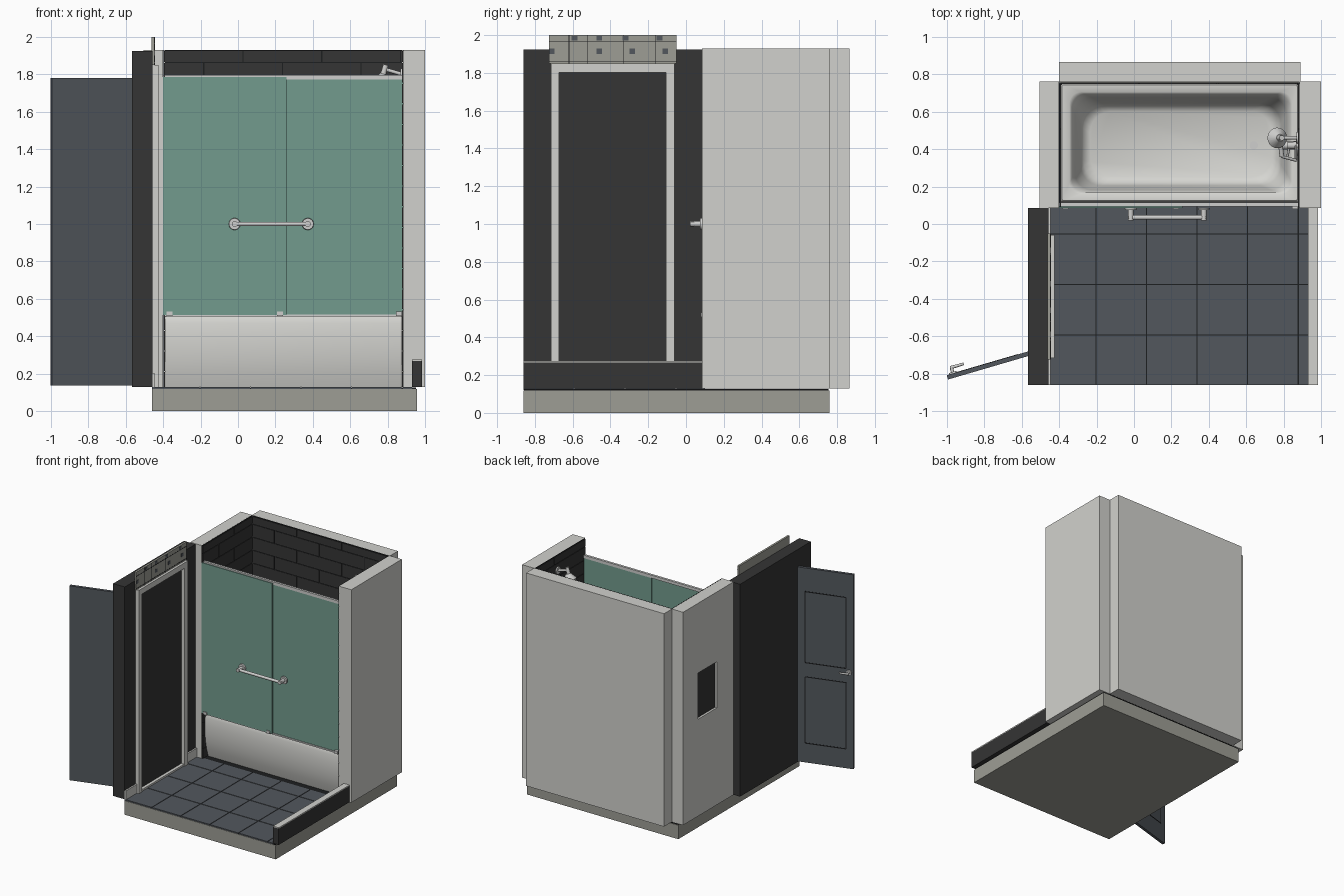
import bpy, bmesh, math
from mathutils import Vector, Matrix

cube = bpy.data.objects.get("Cube")
if cube:
    bpy.data.objects.remove(cube)


def material(name, r, g, b):
    m = bpy.data.materials.new(name)
    m.use_nodes = True
    m.diffuse_color = (r, g, b, 1)
    m.node_tree.nodes["Principled BSDF"].inputs["Base Color"].default_value = (r, g, b, 1)
    return m


white = material("white plaster", .64, .64, .61)
porcelain = material("porcelain", .67, .67, .64)
black = material("black paint", .035, .035, .035)
stone = material("warm stone", .34, .34, .30)
slate = material("slate blue grey", .085, .096, .11)
glass = material("green glass", .17, .33, .27)
chrome = material("chrome", .62, .62, .61)
grout = material("dark grout", .012, .013, .014)


def finish(name, bm, mats, smooth=False):
    bmesh.ops.recalc_face_normals(bm, faces=bm.faces)
    me = bpy.data.meshes.new(name)
    bm.to_mesh(me)
    bm.free()
    for m in mats:
        me.materials.append(m)
    ob = bpy.data.objects.new(name, me)
    bpy.context.collection.objects.link(ob)
    if smooth:
        bpy.ops.object.select_all(action='DESELECT')
        ob.select_set(True)
        bpy.context.view_layer.objects.active = ob
        bpy.ops.object.shade_smooth_by_angle(angle=math.radians(40))
    return ob


def add_box(bm, x, y, z):
    mid = Vector([(a + b) / 2 for a, b in (x, y, z)])
    size = [b - a for a, b in (x, y, z)]
    bmesh.ops.create_cube(bm, size=1, matrix=Matrix.Translation(mid) @ Matrix.Diagonal((*size, 1)))


def box(name, mat, x, y, z):
    bm = bmesh.new()
    add_box(bm, x, y, z)
    return finish(name, bm, [mat])


def rods(name, mat, parts, sides=20):
    """Cylinders or cones, each given as start, end, radius, end radius."""
    bm = bmesh.new()
    for a, b, r1, r2 in parts:
        a, b = Vector(a), Vector(b)
        turn = (b - a).to_track_quat('Z', 'Y').to_matrix().to_4x4()
        bmesh.ops.create_cone(bm, cap_ends=True, segments=sides, radius1=r1, radius2=r2,
                              depth=(b - a).length, matrix=Matrix.Translation((a + b) / 2) @ turn)
    return finish(name, bm, [mat], True)


def ring(x, y, z, r, n=6):
    """Rounded rectangle of points."""
    pts = []
    for k, (cx, cy) in enumerate([(x[1] - r, y[1] - r), (x[0] + r, y[1] - r),
                                  (x[0] + r, y[0] + r), (x[1] - r, y[0] + r)]):
        for i in range(n + 1):
            t = (k + i / n) * math.pi / 2
            pts.append((cx + r * math.cos(t), cy + r * math.sin(t), z))
    return pts


def frange(start, stop, step):
    return [start + i * step for i in range(math.ceil((stop - start) / step - 1e-4))]


# Base and tiled floor
box("base_slab", stone, (-.46, .955), (-.86, .76), (0, .118))
box("floor_grout", grout, (-.455, .95), (-.857, .755), (.118, .126))
bm = bmesh.new()
for x in frange(-.47, .93, .27):
    for y in frange(-.86, .10, .27):
        add_box(bm, (max(x, -.46), min(x + .264, .93)), (y, min(y + .264, .10)), (.12, .13))
finish("floor_tiles", bm, [slate])

# Walls
H = (.13, 1.93)
box("back_wall", white, (-.40, .89), (.758, .865), H)
box("left_wall", white, (.885, 1.0), (.085, .76), H)
right_wall = box("right_wall", white, (-.505, -.40), (.085, .76), H)
cutter = box("niche_cutter", white, (-.55, -.483), (.31, .56), (.95, 1.34))
cutter.hide_render = True
cutter.hide_viewport = True
cut = right_wall.modifiers.new("niche", 'BOOLEAN')
cut.object = cutter
cut.solver = 'EXACT'
box("niche_back", black, (-.487, -.481), (.31, .56), (.95, 1.34))
box("entry_wall", black, (-.565, -.457), (-.86, .085), (.13, 1.925))
box("low_wall", black, (.93, .983), (-.86, .085), (.13, .267))
box("low_wall_cap", white, (.93, .983), (-.86, .085), (.267, .275))

# Running bond wall tiles inside the tub alcove
bm_t, bm_g = bmesh.new(), bmesh.new()
ROW, LENGTH, GAP = .11, .42, .006
walls = [("x", -.39, .877, .748, .758), ("y", .09, .748, -.40, -.39), ("y", .09, .748, .877, .886)]
for axis, a, b, d0, d1 in walls:
    spans = [((a, b), (d0 + .004, d1 - .001), H)]
    for i, z in enumerate(frange(.105, 1.925, ROW)):
        for u in frange(a - (i % 2) * LENGTH / 2, b, LENGTH):
            u0, u1 = max(u, a), min(u + LENGTH - GAP, b)
            z0, z1 = max(z, .13), min(z + ROW - GAP, 1.925)
            if u1 > u0:
                spans.append(((u0, u1), (d0, d1 - .001) if d0 > 0 else (d0 + .001, d1), (z0, z1)))
    for k, (u, d, z) in enumerate(spans):
        if k == 0 and d0 < 0:
            d = (d0 + .001, d1 - .004)
        add_box(bm_t if k else bm_g, *((u, d, z) if axis == "x" else (d, u, z)))
finish("wall_tiles", bm_t, [black])
finish("wall_grout", bm_g, [grout])

# Bathtub: bowed apron, flat rim, sloping basin
X, BACK = (-.39, .878), .748
rings = [ring(X, (y, BACK), z, .012) for y, z in
         [(.150, .13), (.128, .20), (.114, .27), (.107, .34), (.106, .41), (.111, .47), (.118, .505)]]
rings += [ring((-.385, .873), (.125, .743), .515, .012),
          ring((-.345, .845), (.160, .705), .515, .06),
          ring((-.333, .833), (.170, .693), .505, .07),
          ring((-.315, .815), (.182, .675), .44, .09),
          ring((-.285, .785), (.205, .645), .27, .11),
          ring((-.270, .770), (.220, .630), .23, .12),
          ring((-.235, .735), (.250, .600), .21, .11)]
bm = bmesh.new()
loops = [[bm.verts.new(p) for p in r] for r in rings]
for lo, hi in zip(loops, loops[1:]):
    for i in range(len(lo)):
        j = (i + 1) % len(lo)
        bm.faces.new((lo[i], lo[j], hi[j], hi[i]))
bm.faces.new(loops[-1])
bm.faces.new(loops[0][::-1])
finish("bathtub", bm, [porcelain], True)
rods("drain", chrome, [((.64, .42, .208), (.64, .42, .214), .022, .022)])

# Sliding glass screen
box("front_glass", glass, (-.402, .26), (.086, .093), (.515, 1.785))
box("rear_glass", glass, (.25, .882), (.100, .107), (.515, 1.775))
box("top_rail", chrome, (-.40, .885), (.094, .114), (1.772, 1.797))
box("bottom_rail", chrome, (-.39, .88), (.094, .118), (.505, .517))
bm = bmesh.new()
for x in (-.367, .225, .86):
    add_box(bm, (x - .016, x + .016), (.079, .112), (.508, .532))
finish("glass_clips", bm, [chrome])
parts = [((-.03, .035, 1.0), (.385, .035, 1.0), .012, .012)]
for x in (-.018, .373):
    parts += [((x, .086, 1.0), (x, .074, 1.0), .032, .030),
              ((x, .076, 1.0), (x, .020, 1.0), .015, .015)]
rods("towel_bar", chrome, parts)

# Shower head, hand shower, valve and spout
rods("shower_head", chrome, [
    ((.877, .46, 1.80), (.868, .46, 1.80), .032, .030),
    ((.877, .46, 1.80), (.79, .46, 1.825), .010, .010),
    ((.79, .46, 1.85), (.77, .46, 1.78), .014, .016),
    ((.78, .46, 1.80), (.765, .46, 1.755), .02, .055)])
rods("hand_shower", chrome, [
    ((.78, .44, 1.72), (.79, .36, 1.70), .012, .012),
    ((.79, .36, 1.70), (.865, .34, 1.66), .008, .008),
    ((.865, .34, 1.66), (.865, .42, .92), .007, .007)])
rods("valve_and_spout", chrome, [
    ((.877, .42, .95), (.865, .42, .95), .055, .05),
    ((.87, .42, .95), (.82, .42, .95), .02, .018),
    ((.83, .42, .95), (.82, .36, .93), .008, .006),
    ((.877, .42, .68), (.775, .42, .67), .024, .02)])

# Door frame, threshold and skirting on the entry wall
bm = bmesh.new()
FX = (-.458, -.425)
for y in ((-.715, -.672), (-.105, -.06)):
    add_box(bm, FX, y, (.13, 1.85))
add_box(bm, FX, (-.672, -.105), (1.803, 1.85))
add_box(bm, (-.458, -.432), (-.672, -.105), (.13, .145))
finish("door_frame", bm, [white])
bm = bmesh.new()
for y in ((-.86, -.715), (-.06, .085)):
    add_box(bm, (-.458, -.445), y, (.13, .205))
finish("skirting", bm, [white])

# Mosaic strip above the door frame
box("mosaic_board", stone, (-.462, -.445), (-.725, -.05), (1.85, 2.0))
bm = bmesh.new()
for y in (-.59, -.46, -.32, -.14):
    add_box(bm, (-.446, -.442), (y - .015, y + .015), (1.972, 1.995))
for y in (-.71, -.46, -.285, -.11):
    add_box(bm, (-.446, -.442), (y - .015, y + .015), (1.900, 1.928))
finish("mosaic_chips", bm, [slate])
bm = bmesh.new()
for z in (1.862, 1.965):
    add_box(bm, (-.446, -.4435), (-.725, -.05), (z - .002, z + .002))
for y in (-.62, -.52, -.33, -.16):
    add_box(bm, (-.446, -.4435), (y - .002, y + .002), (1.85, 2.0))
finish("mosaic_joints", bm, [grout])

# Open door, built along its own x axis from the hinge and swung into place
swing = Matrix.Translation((-.562, -.692, 0)) @ Matrix.Rotation(math.radians(16.3), 4, 'Z')
W = .453
door = [box("door_leaf", slate, (-W, 0), (-.012, .012), (.137, 1.78))]
bm = bmesh.new()
for z0, z1 in ((.30, .86), (.98, 1.58)):
    for z in (z0, z1):
        add_box(bm, (-W + .06, -.06), (.011, .0135), (z - .004, z + .004))
    for x in (-W + .06, -.06):
        add_box(bm, (x - .004, x + .004), (.011, .0135), (z0, z1))
door.append(finish("door_panel_grooves", bm, [grout]))
door.append(rods("door_handle", chrome, [
    ((-W + .035, .012, .95), (-W + .035, .02, .95), .022, .02),
    ((-W + .035, .012, .95), (-W + .035, .045, .95), .009, .009),
    ((-W + .03, .045, .95), (-W + .105, .045, .95), .009, .007)]))
for ob in door:
    ob.matrix_world = swing
